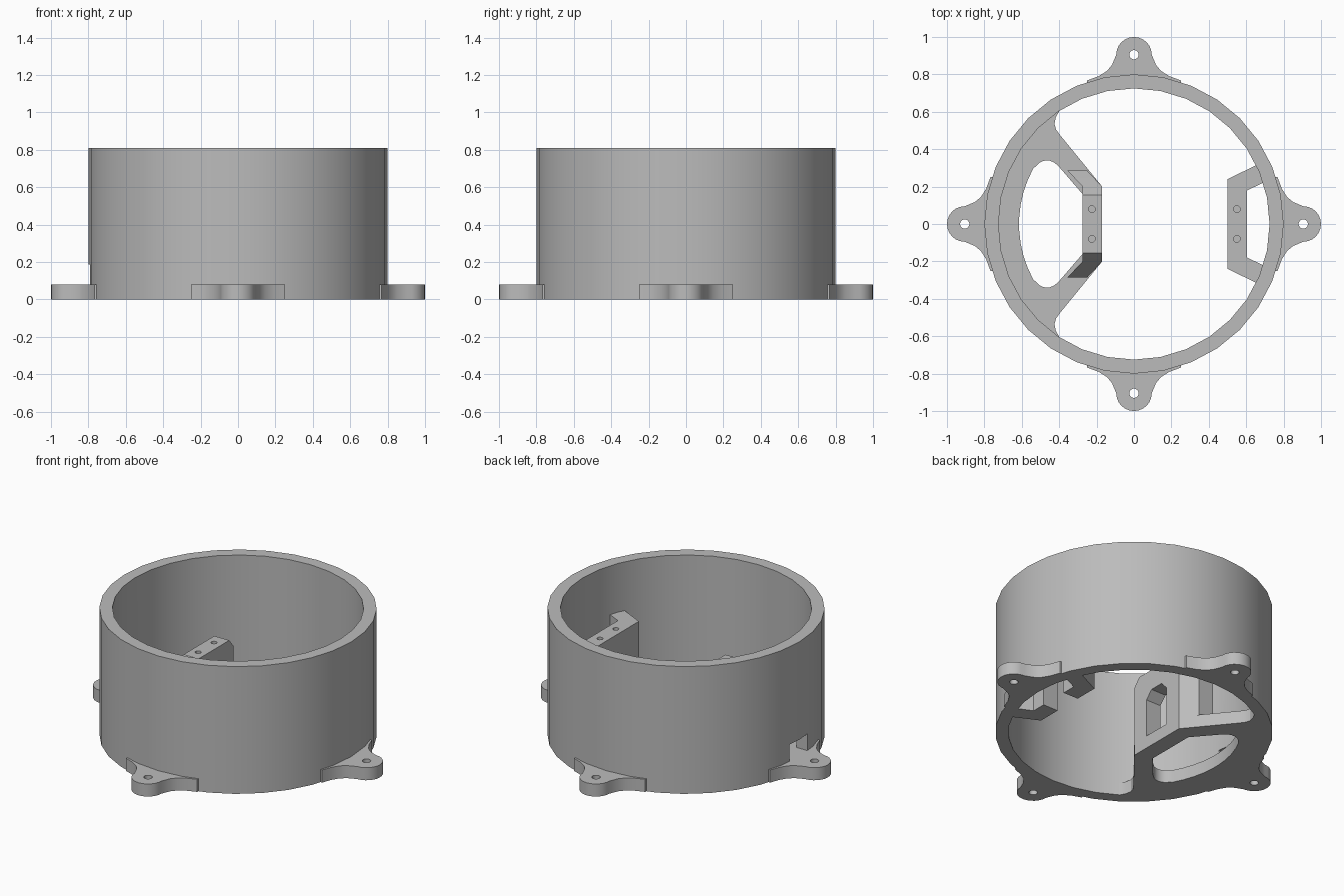
import bpy, bmesh, math

if "Cube" in bpy.data.objects:
    bpy.data.objects.remove(bpy.data.objects["Cube"], do_unlink=True)

grey = bpy.data.materials.new("plain_grey")
grey.use_nodes = True
grey.diffuse_color = (0.5, 0.5, 0.5, 1)
grey.node_tree.nodes["Principled BSDF"].inputs["Base Color"].default_value = (0.5, 0.5, 0.5, 1)


def prism(name, outline, low, high, axis="z"):
    """Extrude a 2D outline along z (points are x, y) or x (points are y, z)."""
    place = (lambda p, h: (p[0], p[1], h)) if axis == "z" else (lambda p, h: (h, p[0], p[1]))
    bm = bmesh.new()
    face = bm.faces.new([bm.verts.new(place(p, low)) for p in outline])
    new = bmesh.ops.extrude_face_region(bm, geom=[face])["geom"]
    for v in new:
        if isinstance(v, bmesh.types.BMVert):
            v.co["xyz".index(axis)] = high
    bmesh.ops.recalc_face_normals(bm, faces=bm.faces)
    mesh = bpy.data.meshes.new(name)
    bm.to_mesh(mesh)
    bm.free()
    mesh.materials.append(grey)
    obj = bpy.data.objects.new(name, mesh)
    bpy.context.collection.objects.link(obj)
    return obj


def arc(radius, start, end, steps, cx=0, cy=0):
    angles = [math.radians(start + (end - start) * i / steps) for i in range(steps + 1)]
    return [(cx + radius * math.cos(a), cy + radius * math.sin(a)) for a in angles]


def circle(radius, sides, cx=0, cy=0):
    return arc(radius, 0, 360, sides, cx, cy)[:-1]


def mirror_x(half):
    return half + [(-x, y) for x, y in reversed(half)]


def mirror_y(half):
    return half + [(x, -y) for x, y in reversed(half)]


def boolean(obj, tool, operation="DIFFERENCE"):
    tool.hide_render = True
    mod = obj.modifiers.new("cut", "BOOLEAN")
    mod.object, mod.operation, mod.solver = tool, operation, "EXACT"
    bpy.context.view_layer.objects.active = obj
    bpy.ops.object.modifier_apply(modifier=mod.name)
    bpy.data.objects.remove(tool, do_unlink=True)


parts = []

# Round wall with a cable window at -x
wall = prism("wall", circle(0.8, 32), 0, 0.81)
boolean(wall, prism("bore_cutter", circle(0.725, 32), -0.1, 1))
window = [(-0.09, 0.08), (0.09, 0.08), (0.09, 0.187), (-0.09, 0.187)]
boolean(wall, prism("window_cutter", window, -0.9, -0.6, "x"))
parts.append(wall)

# Four flared screw tabs
flare = [(0, 0.76), (0.25, 0.72), (0.25, 0.768), (0.19, 0.79), (0.145, 0.818), (0.118, 0.85)]
tab_half = flare[1:] + arc(0.095, 0, 90, 6, 0, 0.905)[:-1]
tab_outline = [flare[0]] + tab_half + [(0, 1)] + [(-x, y) for x, y in reversed(tab_half)]
for i, side in enumerate(("back", "right", "front", "left")):
    tab = prism(side + "_screw_tab", tab_outline, 0, 0.08)
    boolean(tab, prism("hole_cutter", circle(0.025, 16, 0, 0.905), -0.1, 0.2))
    for v in tab.data.vertices:
        for _ in range(i):
            v.co.x, v.co.y = -v.co.y, v.co.x
    parts.append(tab)

# Floor web with a rounded D-shaped opening
web_half = [(-0.17, 0.2), (-0.395, 0.475), (-0.417, 0.505), (-0.425, 0.535), (-0.418, 0.57),
            (-0.398, 0.607)] + arc(0.76, 124, 179, 9)
web = prism("floor_web", mirror_y(web_half), 0, 0.08)
opening_half = ([(-0.275, 0.16), (-0.4, 0.305)] + arc(0.07, 45, 145, 6, -0.465, 0.27)
                + arc(0.615, 151, 177, 4))
boolean(web, prism("opening_cutter", mirror_y(opening_half), -0.1, 0.2))
parts.append(web)


# Arched sensor posts: plan outline intersected with an arch profile
def post(name, plan, shoulder, hole_x):
    slot = [(0.09, 0), (0.09, 0.32), (0.045, 0.37)]
    arch = mirror_x(list(reversed(shoulder)) + list(reversed([]))) if not slot else None
    half = list(reversed(slot)) + shoulder
    arch = half + [(-y, z) for y, z in reversed(half)]
    obj = prism(name, plan, -0.1, 0.7)
    boolean(obj, prism("arch_cutter", arch, -1, 1, "x"), "INTERSECT")
    for y in (-0.08, 0.08):
        boolean(obj, prism("pilot_cutter", circle(0.018, 12, hole_x, y), 0.42, 0.6))
    parts.append(obj)


post("winged_post",
     mirror_y([(-0.17, 0.2), (-0.25, 0.285), (-0.355, 0.285), (-0.275, 0.2)]),
     [(0.3, 0), (0.3, 0.31), (0.2, 0.445), (0.155, 0.5)], -0.225)
post("wall_post",
     mirror_y([(0.5, 0.24), (0.68, 0.327), (0.72, 0.234), (0.605, 0.18)]),
     [(0.4, 0), (0.4, 0.5)], 0.55)

# Smooth curved sides, keep hard edges
bpy.ops.object.select_all(action="DESELECT")
for obj in parts:
    obj.select_set(True)
bpy.context.view_layer.objects.active = wall
bpy.ops.object.shade_smooth_by_angle(angle=math.radians(25))
